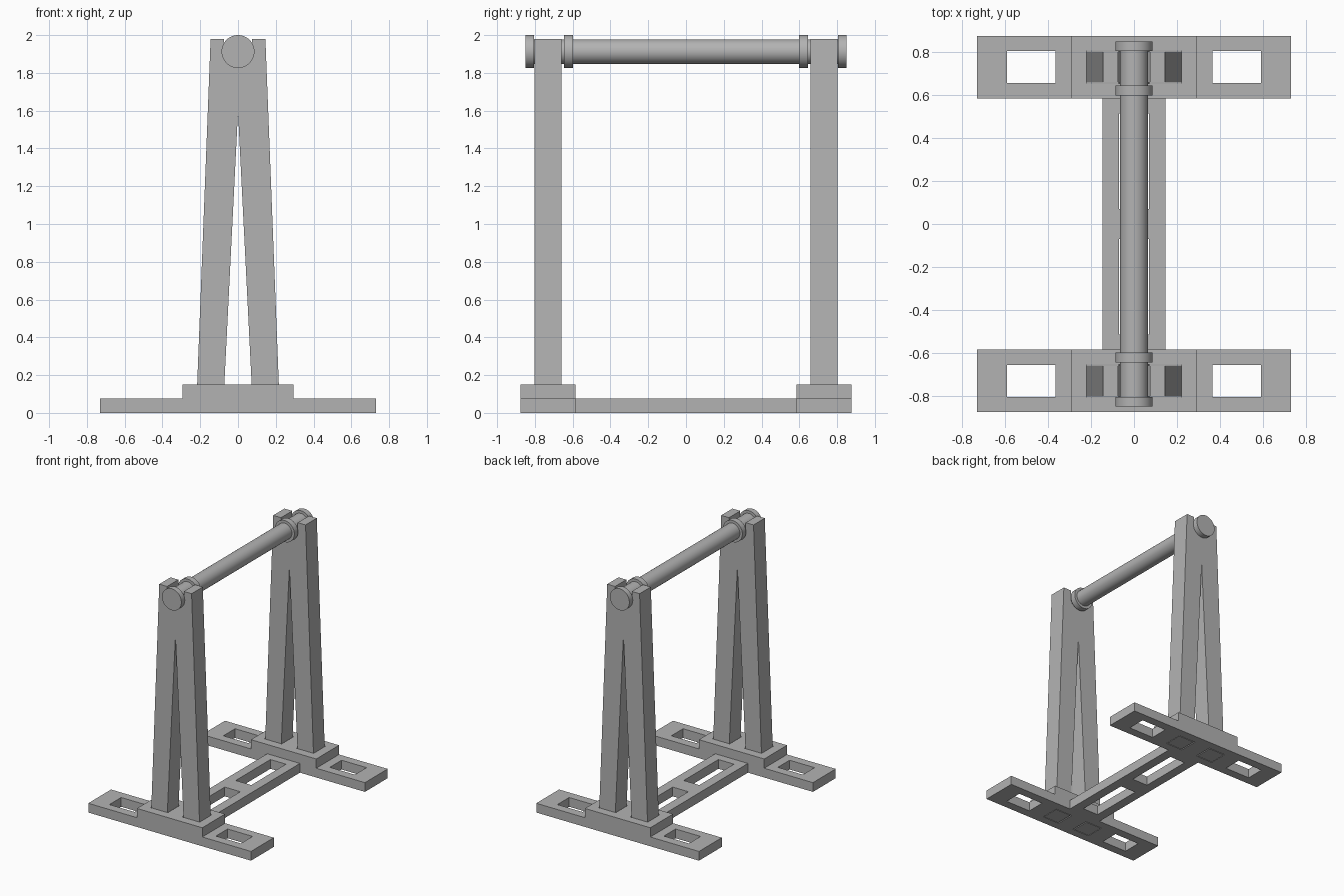
import bpy
import bmesh
import math
from mathutils import Matrix

cube = bpy.data.objects.get("Cube")
if cube:
    bpy.data.objects.remove(cube)

grey = bpy.data.materials.new("plain grey")
grey.use_nodes = True
colour = (0.45, 0.45, 0.45, 1)
grey.diffuse_color = colour
grey.node_tree.nodes["Principled BSDF"].inputs["Base Color"].default_value = colour


def make_object(name, bm):
    bmesh.ops.recalc_face_normals(bm, faces=bm.faces)
    mesh = bpy.data.meshes.new(name)
    bm.to_mesh(mesh)
    bm.free()
    mesh.materials.append(grey)
    obj = bpy.data.objects.new(name, mesh)
    bpy.context.collection.objects.link(obj)
    return obj


def prism(name, outline, y0, y1):
    """Extrude an (x, z) outline from y0 to y1."""
    bm = bmesh.new()
    face = bm.faces.new([bm.verts.new((x, y0, z)) for x, z in outline])
    moved = bmesh.ops.extrude_face_region(bm, geom=[face])["geom"]
    verts = [v for v in moved if isinstance(v, bmesh.types.BMVert)]
    bmesh.ops.translate(bm, verts=verts, vec=(0, y1 - y0, 0))
    return make_object(name, bm)


def box(name, x0, x1, y0, y1, z0, z1):
    return prism(name, [(x0, z0), (x1, z0), (x1, z1), (x0, z1)], y0, y1)


def combine(target, tool, operation):
    """Apply a boolean and discard the tool."""
    mod = target.modifiers.new("cut", "BOOLEAN")
    mod.object, mod.operation, mod.solver = tool, operation, "EXACT"
    deps = bpy.context.evaluated_depsgraph_get()
    mesh = bpy.data.meshes.new_from_object(target.evaluated_get(deps))
    target.modifiers.clear()
    target.data = mesh
    bpy.data.objects.remove(tool)


def mirrored(points):
    """Complete a right-hand outline with its left half."""
    return points + [(-x, z) for x, z in reversed(points) if abs(x) > 1e-6]


LOW, HIGH = 0.075, 0.15
FOOT_Y, FOOT_HALF = 0.73, 0.146
LEG_HALF, GAP = 0.072, 0.005
TOP, AXLE_Z, NOTCH = 1.98, 1.915, 0.075

# Base: long beam joined to two stepped feet
base = box("base", -0.147, 0.147, -0.7, 0.7, 0, LOW)
step = mirrored([(0.73, 0), (0.73, LOW), (0.293, LOW), (0.293, HIGH)])
for s in (-1, 1):
    foot = prism("foot", step, s * FOOT_Y - FOOT_HALF, s * FOOT_Y + FOOT_HALF)
    combine(base, foot, "UNION")

# Windows in the beam and feet, and sockets around the legs
for s in (-1, 1):
    y = s * FOOT_Y
    near, far = sorted((s * 0.07, s * 0.515))
    combine(base, box("window", -0.07, 0.07, near, far, -0.1, 0.3), "DIFFERENCE")
    for side in (-1, 1):
        x0, x1 = sorted((side * 0.365, side * 0.59))
        combine(base, box("window", x0, x1, y - 0.075, y + 0.075, -0.1, 0.3), "DIFFERENCE")
        socket = [(0.08 + 0.005 - GAP * 2, -0.1), (0.223 + GAP, -0.1),
                  (0.212 + GAP, 0.3), (0.065 - GAP, 0.3)]
        socket = [(side * x, z) for x, z in socket]
        combine(base, prism("socket", socket, y - LEG_HALF - GAP, y + LEG_HALF + GAP),
                "DIFFERENCE")

# Split uprights with a round-bottomed notch for the axle
notch = [(NOTCH * math.cos(a), AXLE_Z - NOTCH * math.sin(a))
         for a in [math.pi / 2 * i / 16 for i in range(17)]]
right = [(0, 1.595), (0.08, 0), (0.222, 0), (0.145, TOP), (NOTCH, TOP)] + notch
for name, s in (("front_upright", -1), ("back_upright", 1)):
    prism(name, mirrored(right), s * FOOT_Y - LEG_HALF, s * FOOT_Y + LEG_HALF)

# Axle with end caps and inner collars, turned about its own axis
SHAFT, RIM = 0.065, 0.087
half = [(0.598, SHAFT), (0.598, RIM), (0.645, RIM), (0.645, SHAFT),
        (0.806, SHAFT), (0.806, RIM), (0.85, RIM), (0.85, 0)]
profile = [(-y, r) for y, r in reversed(half)] + half
bm = bmesh.new()
verts = [bm.verts.new((r, y, 0)) for y, r in profile]
edges = [bm.edges.new(pair) for pair in zip(verts, verts[1:])]
bmesh.ops.spin(bm, geom=verts + edges, cent=(0, 0, 0), axis=(0, 1, 0),
               angle=math.tau, steps=64, use_duplicate=False)
bmesh.ops.remove_doubles(bm, verts=bm.verts, dist=0.0005)
bmesh.ops.transform(bm, matrix=Matrix.Translation((0, 0, AXLE_Z - 0.002)), verts=bm.verts)
axle = make_object("axle", bm)
bpy.ops.object.select_all(action="DESELECT")
axle.select_set(True)
bpy.context.view_layer.objects.active = axle
bpy.ops.object.shade_smooth_by_angle(angle=math.radians(30))
